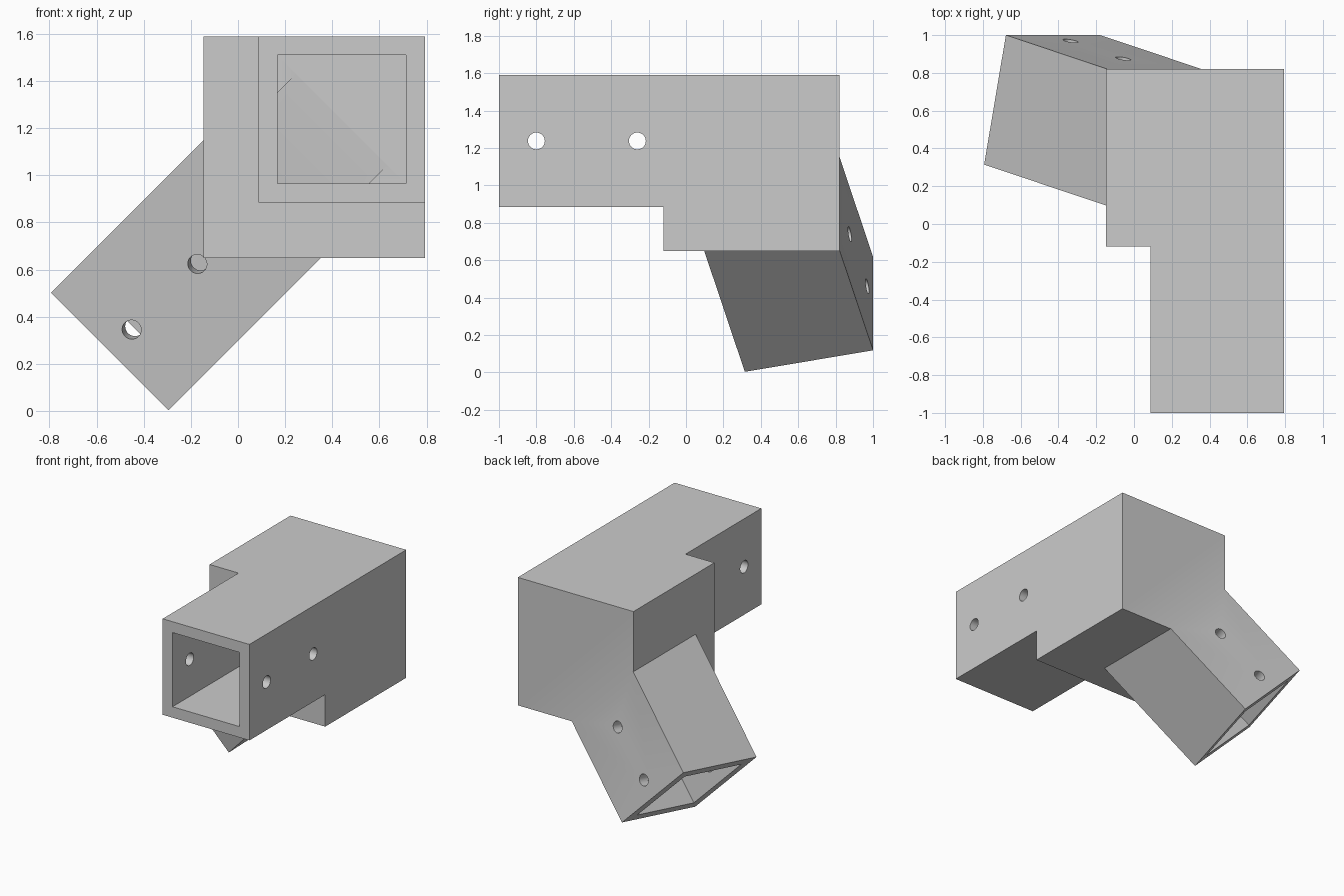
import bpy
from mathutils import Matrix, Vector

cube = bpy.data.objects.get("Cube")
if cube:
    bpy.data.objects.remove(cube, do_unlink=True)

grey = bpy.data.materials.new("plain_grey")
grey.use_nodes = True
colour = (0.6, 0.6, 0.6, 1)
grey.diffuse_color = colour
grey.node_tree.nodes["Principled BSDF"].inputs["Base Color"].default_value = colour

OUTER, INNER = 0.705, 0.545   # tube width outside and inside


def box(name, low, high, frame=Matrix()):
    """Box between two corners, given in a local frame."""
    low, high = Vector(low), Vector(high)
    bpy.ops.mesh.primitive_cube_add(size=1)
    ob = bpy.context.object
    ob.name = name
    ob.data.transform(frame @ Matrix.Translation((low + high) / 2)
                      @ Matrix.Diagonal((*(high - low), 1)))
    ob.data.materials.append(grey)
    return ob


def tube_box(name, width, start, end, frame):
    """Square bar along the local z axis."""
    h = width / 2
    return box(name, (-h, -h, start), (h, h, end), frame)


def pin_hole(name, along, radius, frame):
    """Round cutter running along local y, at a distance from the tube mouth."""
    bpy.ops.mesh.primitive_cylinder_add(vertices=48, radius=radius, depth=1)
    ob = bpy.context.object
    ob.name = name
    ob.data.transform(frame @ Matrix.Translation((0, 0, along))
                      @ Matrix.Rotation(1.570796, 4, 'X'))
    ob.data.materials.append(grey)
    return ob


def combine(target, other, operation):
    mod = target.modifiers.new(operation.title(), 'BOOLEAN')
    mod.operation, mod.solver, mod.object = operation, 'EXACT', other
    bpy.context.view_layer.objects.active = target
    bpy.ops.object.modifier_apply(modifier=mod.name)
    bpy.data.objects.remove(other, do_unlink=True)


def frame_from(across, pin, along, origin):
    axes = Matrix((across, pin, along)).transposed().to_4x4()
    return Matrix.Translation(origin) @ axes


# Local frames: z runs from each tube mouth into the corner block
straight = frame_from(Vector((0, 0, 1)), Vector((1, 0, 0)), Vector((0, 1, 0)),
                      (0.4405, -1, 1.2375))
across = Vector((1, 0, -1)).normalized()
pin = Vector((0.1633, 0.973, 0.1633)).normalized()
angled = frame_from(across, pin, across.cross(pin), (-0.4865, 0.6575, 0.31))

# Corner block with both tubes joined on
body = box("corner_bracket", (-0.147, -0.12, 0.65), (0.793, 0.82, 1.59))
combine(body, tube_box("straight_tube", OUTER, 0, 1.3, straight), 'UNION')
combine(body, tube_box("angled_tube", OUTER, 0, 1.1, angled), 'UNION')

# Square sockets, meeting inside the block
combine(body, tube_box("straight_socket", INNER, -0.1, 1.627, straight), 'DIFFERENCE')
combine(body, tube_box("angled_socket", INNER, -0.1, 1.3, angled), 'DIFFERENCE')

# Pin holes through opposite walls of each tube
for frame, radius, places in ((straight, 0.045, (0.2, 0.74)),
                              (angled, 0.041, (0.135, 0.54))):
    for along in places:
        combine(body, pin_hole("pin_hole", along, radius, frame), 'DIFFERENCE')

# Keep edges sharp, with smooth hole walls
bpy.ops.object.select_all(action='DESELECT')
body.select_set(True)
bpy.context.view_layer.objects.active = body
bpy.ops.object.shade_smooth_by_angle(angle=0.5)
